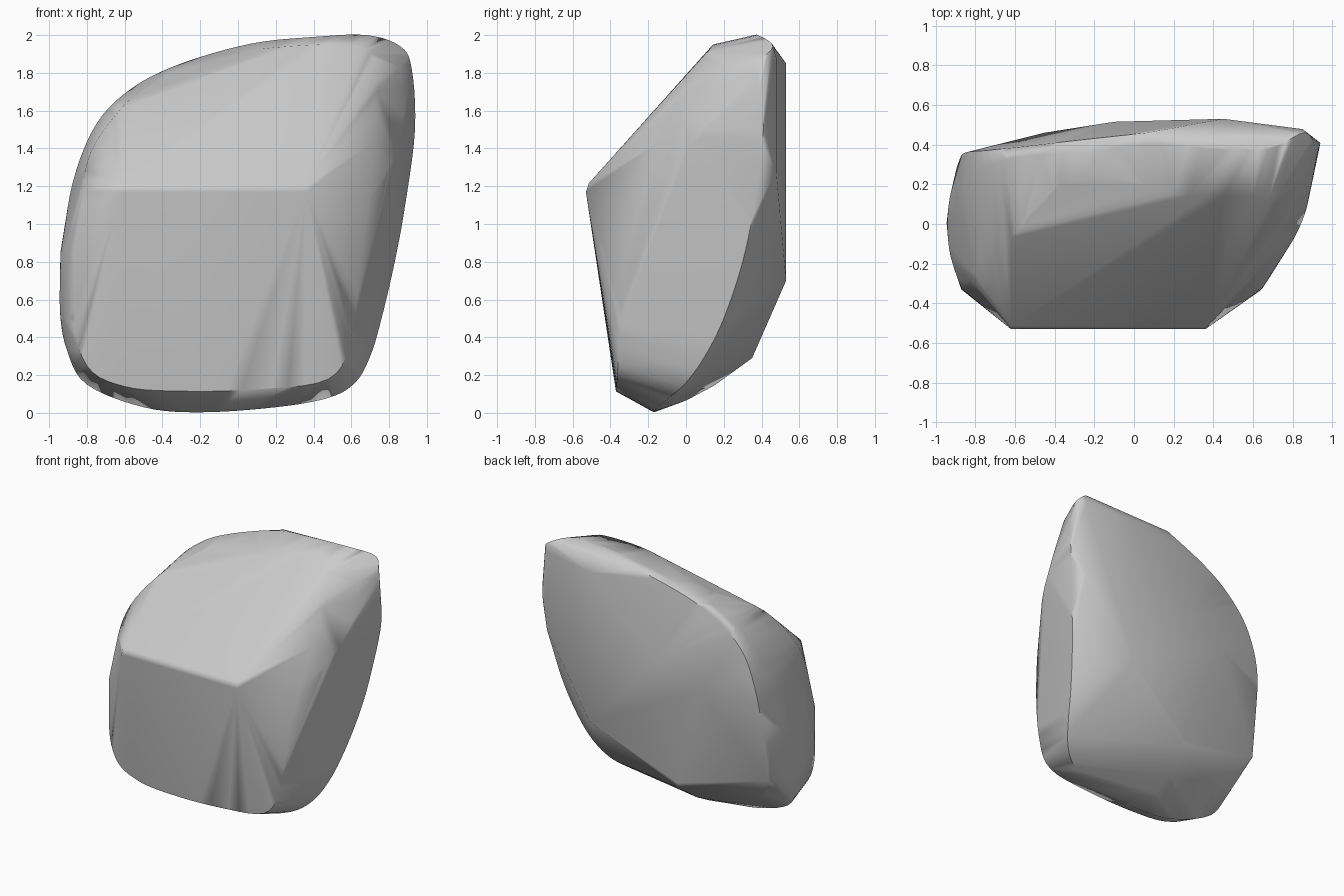
import bpy, bmesh, math
from mathutils import Vector

cube = bpy.data.objects.get("Cube")
if cube:
    bpy.data.objects.remove(cube, do_unlink=True)


def smooth_path(points, closed=False, steps=5):
    """Catmull-Rom curve through the given points."""
    pts = [Vector(p) for p in points]
    count = len(pts)

    def pick(i):
        return pts[i % count] if closed else pts[min(max(i, 0), count - 1)]

    path = []
    for i in range(count if closed else count - 1):
        a, b, c, d = (pick(i + k) for k in (-1, 0, 1, 2))
        for s in range(steps):
            t = s / steps
            path.append(0.5 * (2 * b + (c - a) * t + (2 * a - 5 * b + 4 * c - d) * t * t
                               + (3 * b - a - 3 * c + d) * t ** 3))
    if not closed:
        path.append(pts[-1])
    return path


# Rim around the front panel and the sloping upper panel
front_rim = smooth_path([
    (-.3, -.37, .115), (.1, -.37, .125), (.48, -.365, .18), (.6, -.35, .4), (.65, -.32, .8),
    (.7, -.22, 1.2), (.725, -.08, 1.58), (.73, .08, 1.85), (.6, .14, 1.945), (.2, .15, 1.935),
    (-.1, .25, 1.885), (-.33, .22, 1.815), (-.5, .08, 1.71), (-.62, -.07, 1.61),
    (-.78, -.2, 1.38), (-.83, -.3, 1.1), (-.87, -.33, .55), (-.8, -.345, .25),
    (-.6, -.36, .14)], closed=True)

# Widest outline of the stone, round the base and both sides
outline = smooth_path([
    (-.2, -.17, .003), (.2, -.15, .03), (.48, -.09, .08), (.62, 0, .16), (.7, .1, .3),
    (.76, .2, .5), (.83, .3, .8), (.885, .36, 1.1), (.937, .41, 1.5), (.92, .38, 1.82),
    (.86, .46, 1.94), (.68, .38, 2), (.4, .38, 1.99), (.07, .4, 1.955), (-.3, .36, 1.85),
    (-.56, .34, 1.72), (-.75, .28, 1.53), (-.875, .16, 1.22), (-.93, .03, .85),
    (-.943, 0, .55), (-.905, -.05, .33), (-.8, -.1, .15), (-.5, -.15, .03)], closed=True)

# Rounded edge between the left side and the back
back_rim = smooth_path([
    (.07, .46, 1.94), (-.3, .42, 1.82), (-.56, .39, 1.68), (-.75, .37, 1.48),
    (-.85, .36, 1.2), (-.88, .32, .9), (-.89, .24, .6), (-.78, .14, .32), (-.5, .1, .2)])

# Bulges of the right and left flanks
right_flank = smooth_path([(.68, -.2, .7), (.79, -.1, 1.25), (.875, .1, 1.5), (.86, .24, 1.83)])
left_flank = [p for z in (.5, .85) for p in smooth_path(
    [(-.87, -.325, z), (-.925, -.16, z), (-.94, 0, z), (-.925, .15, z), (-.885, .27, z)])]

# Front crest, back ridge, right back chamfer and the lower back corner
crest = [(x, y, z) for x in (-.62, .36) for y, z in ((-.52, 1.12), (-.53, 1.17), (-.515, 1.215))]
ridge = [(.45, .53, .7), (.45, .53, 1.85), (-.1, .515, 1.3), (-.45, .46, 1.15)]
chamfer = [(.85, .478, 1.28), (.85, .478, 1.88)]
lower_back = [(-.18, .35, .29), (-.18, .36, .33), (-.2, .15, .145), (-.2, 0, .065)]

# Wrap all the curves in one convex stone
bm = bmesh.new()
for p in (front_rim + outline + back_rim + right_flank + left_flank
          + crest + ridge + chamfer + lower_back):
    bm.verts.new(p)
hull = bmesh.ops.convex_hull(bm, input=bm.verts)
loose = {v for v in hull["geom_interior"] + hull["geom_unused"] if isinstance(v, bmesh.types.BMVert)}
bmesh.ops.delete(bm, geom=[v for v in loose if v.is_valid], context="VERTS")
bmesh.ops.remove_doubles(bm, verts=bm.verts, dist=.004)
bmesh.ops.recalc_face_normals(bm, faces=bm.faces)
mesh = bpy.data.meshes.new("stone")
bm.to_mesh(mesh)
bm.free()

stone = bpy.data.objects.new("stone", mesh)
bpy.context.collection.objects.link(stone)

# Plain grey stone
colour = (.6, .6, .6, 1)
grey = bpy.data.materials.new("stone_grey")
grey.use_nodes = True
grey.diffuse_color = colour
grey.node_tree.nodes["Principled BSDF"].inputs["Base Color"].default_value = colour
mesh.materials.append(grey)

# Smooth shading that keeps the broad facets flat
bpy.ops.object.select_all(action="DESELECT")
stone.select_set(True)
bpy.context.view_layer.objects.active = stone
bpy.ops.object.shade_smooth_by_angle(angle=math.radians(50))
weighted = stone.modifiers.new("flat_facets", "WEIGHTED_NORMAL")
weighted.keep_sharp = True
